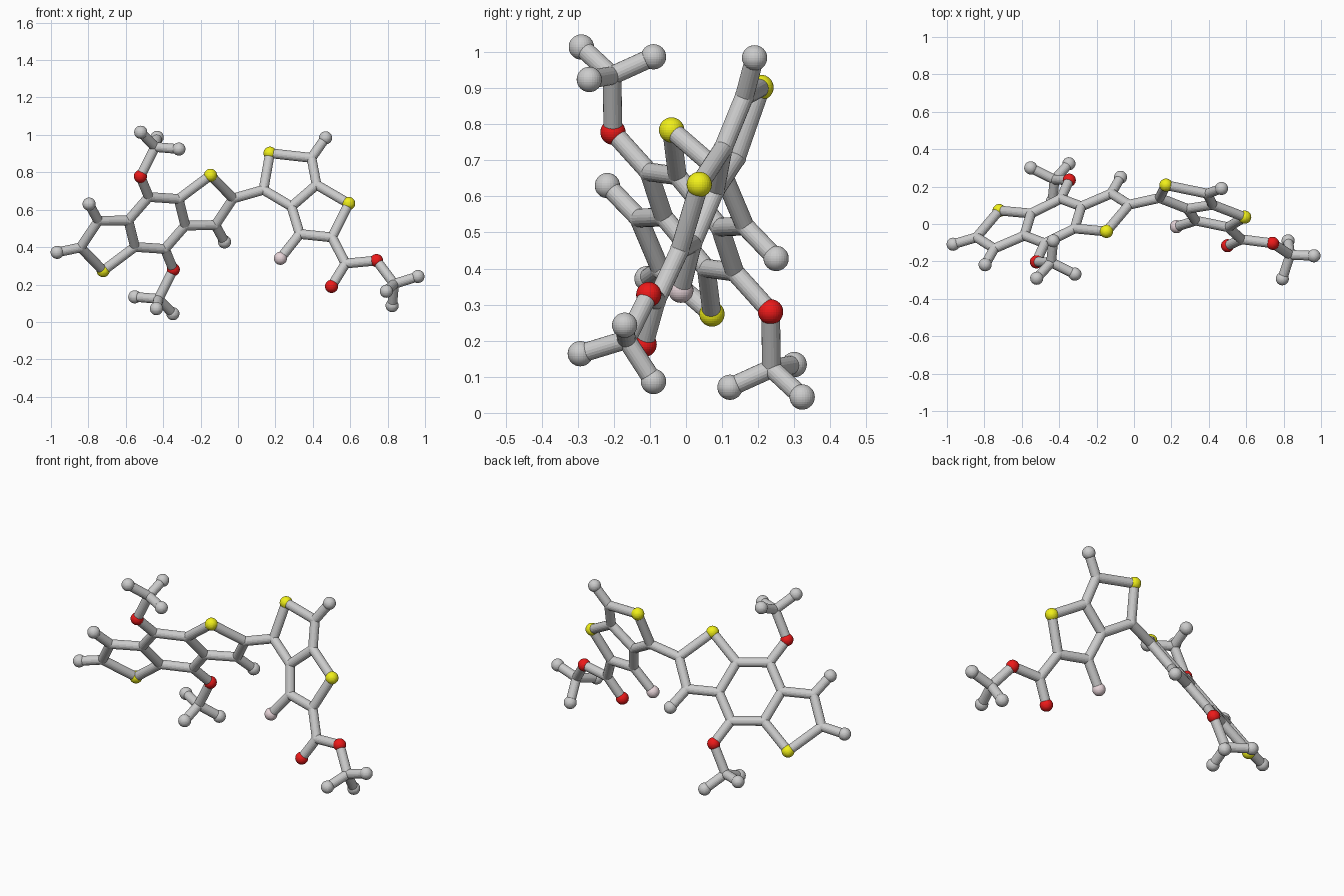
import bpy, bmesh
from mathutils import Vector

if "Cube" in bpy.data.objects:
    bpy.data.objects.remove(bpy.data.objects["Cube"])

BALL, STICK = 0.035, 0.026


def material(name, rgb):
    m = bpy.data.materials.new(name)
    m.diffuse_color = (*rgb, 1)
    m.use_nodes = True
    m.node_tree.nodes["Principled BSDF"].inputs["Base Color"].default_value = m.diffuse_color
    return m


colours = {
    "sulfur": material("yellow", (0.88, 0.87, 0.01)),
    "oxygen": material("red", (0.85, 0.01, 0.01)),
    "fluorine": material("pale_pink", (0.80, 0.66, 0.69)),
}


def add(name, bm, loc, mat=None):
    me = bpy.data.meshes.new(name)
    bm.to_mesh(me)
    bm.free()
    ob = bpy.data.objects.new(name, me)
    ob.location = loc
    if mat:
        me.materials.append(mat)
    bpy.context.collection.objects.link(ob)
    return ob


def ball(kind, p):
    # ring and methyl carbons are only rounded joints between the sticks
    r = STICK * 1.04 if kind == "joint" else BALL
    bm = bmesh.new()
    bmesh.ops.create_uvsphere(bm, u_segments=28, v_segments=16, radius=r)
    add(kind + "_ball", bm, p, colours.get(kind))


def stick(a, b):
    d = b - a
    bm = bmesh.new()
    bmesh.ops.create_cone(bm, cap_ends=True, segments=20,
                          radius1=STICK, radius2=STICK, depth=d.length)
    ob = add("bond_stick", bm, (a + b) / 2)
    ob.rotation_mode = 'QUATERNION'
    ob.rotation_quaternion = d.to_track_quat('Z', 'Y')


def core(x, z):      # tilted plane of the three fused rings
    return Vector((x, 0.445 * x - 0.72 * z + 0.59, z))


def side(x, z):      # tilted plane of the two fused rings and ester
    return Vector((x, -0.164 * x + 0.379 * z - 0.106, z))


# Half of the three-ring core, repeated by point symmetry
half = {
    "c_top": ("joint", core(-0.477, 0.668)),
    "c_s": ("joint", core(-0.317, 0.657)),
    "c_in": ("joint", core(-0.282, 0.515)),
    "s": ("sulfur", core(-0.147, 0.784)),
    "c_tip": ("joint", core(-0.026, 0.660)),
    "c_low": ("joint", core(-0.121, 0.518)),
    "h_low": ("end", core(-0.072, 0.428)),
    "o": ("oxygen", core(-0.522, 0.778)),
    "me": ("joint", Vector((-0.443, -0.205, 0.935))),
    "h1": ("end", Vector((-0.520, -0.290, 1.014))),
    "h2": ("end", Vector((-0.432, -0.090, 0.987))),
    "h3": ("end", Vector((-0.316, -0.268, 0.924))),
}
half_bonds = """c_top-c_s c_s-c_in c_s-s s-c_tip c_tip-c_low c_low-c_in c_low-h_low
c_top-o o-me me-h1 me-h2 me-h3""".split()
centre = core(-0.434, 0.529)


def turned(p):
    return 2 * centre - p


for place in (lambda p: p.copy(), turned):
    for kind, p in half.values():
        ball(kind, place(p))
    for pair in half_bonds:
        a, b = pair.split("-")
        stick(place(half[a][1]), place(half[b][1]))
    stick(place(half["c_in"][1]), place(turned(half["c_top"][1])))

# Free end at the far left of the core
far_end = core(-0.967, 0.372)
ball("end", far_end)
stick(turned(half["c_tip"][1]), far_end)

# Two fused rings with the ester tail
tail = {
    "link": ("joint", side(0.136, 0.706)),
    "s1": ("sulfur", side(0.171, 0.902)),
    "ch": ("joint", side(0.393, 0.877)),
    "h": ("end", side(0.468, 0.984)),
    "fa": ("joint", side(0.420, 0.733)),
    "fb": ("joint", side(0.286, 0.617)),
    "s2": ("sulfur", side(0.592, 0.633)),
    "ce": ("joint", side(0.503, 0.452)),
    "cf": ("joint", side(0.330, 0.470)),
    "f": ("fluorine", side(0.227, 0.340)),
    "co": ("joint", side(0.575, 0.312)),
    "od": ("oxygen", side(0.500, 0.190)),
    "os": ("oxygen", side(0.741, 0.328)),
    "me": ("joint", Vector((0.835, -0.165, 0.203))),
    "h1": ("end", Vector((0.962, -0.170, 0.243))),
    "h2": ("end", Vector((0.793, -0.293, 0.164))),
    "h3": ("end", Vector((0.824, -0.090, 0.087))),
}
tail_bonds = """link-s1 s1-ch ch-h ch-fa fa-fb fb-link fa-s2 s2-ce ce-cf cf-fb cf-f
ce-co co-od co-os os-me me-h1 me-h2 me-h3""".split()
for kind, p in tail.values():
    ball(kind, p)
for pair in tail_bonds:
    a, b = pair.split("-")
    stick(tail[a][1], tail[b][1])

# Bond joining the two halves of the molecule
stick(half["c_tip"][1], tail["link"][1])
